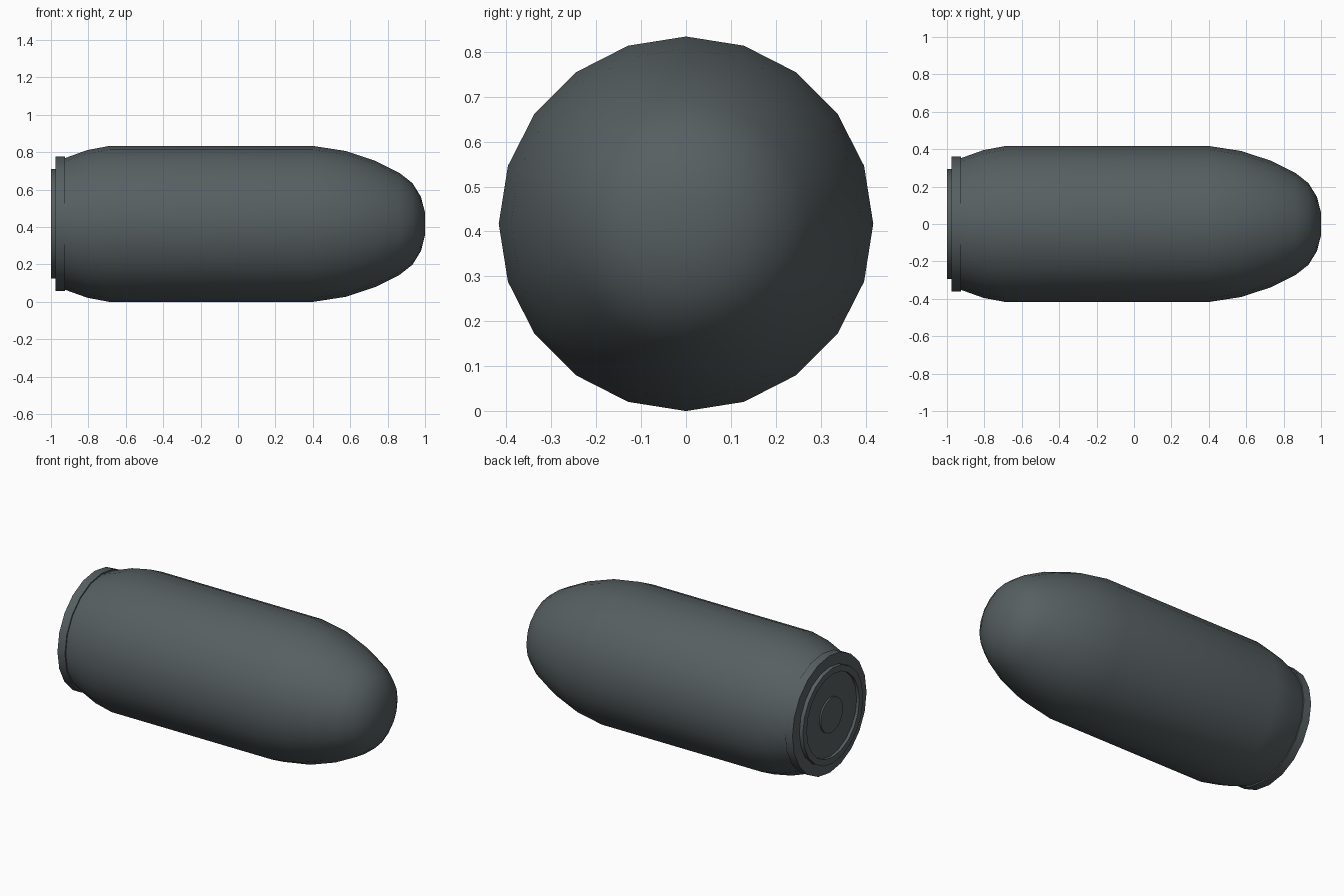
import bpy, bmesh, math

if "Cube" in bpy.data.objects:
    bpy.data.objects.remove(bpy.data.objects["Cube"])

SIDES = 20
AXIS_Z = 0.417

metal = bpy.data.materials.new("dark grey metal")
metal.diffuse_color = (0.095, 0.115, 0.121, 1)
metal.use_nodes = True
metal.node_tree.nodes["Principled BSDF"].inputs["Base Color"].default_value = metal.diffuse_color


def lathe(name, profile):
    """Revolve (x, radius) points around the lengthwise axis and cap both ends."""
    bm = bmesh.new()
    rings = []
    for x, r in profile:
        ring = []
        for i in range(SIDES):
            a = 2 * math.pi * i / SIDES
            ring.append(bm.verts.new((x, r * math.cos(a), AXIS_Z + r * math.sin(a))))
        rings.append(ring)
    for a, b in zip(rings, rings[1:]):
        for i in range(SIDES):
            j = (i + 1) % SIDES
            bm.faces.new((a[i], a[j], b[j], b[i]))
    bm.faces.new(rings[0])
    bm.faces.new(rings[-1])
    bmesh.ops.recalc_face_normals(bm, faces=bm.faces)
    mesh = bpy.data.meshes.new(name)
    bm.to_mesh(mesh)
    bm.free()
    mesh.materials.append(metal)
    obj = bpy.data.objects.new(name, mesh)
    bpy.context.collection.objects.link(obj)
    bpy.ops.object.select_all(action='DESELECT')
    obj.select_set(True)
    bpy.context.view_layer.objects.active = obj
    bpy.ops.object.shade_smooth_by_angle(angle=math.radians(35))
    return obj


# Rounded body with blunt nose
lathe("body", [(-0.925, 0.352), (-0.805, 0.395), (-0.687, 0.417), (0.40, 0.417),
               (0.575, 0.390), (0.735, 0.337), (0.863, 0.273), (0.933, 0.218),
               (0.978, 0.145), (1.0, 0.06)])

# Rear rim, raised ring, recessed floor and central button
lathe("rear_cap", [(-0.925, 0.36), (-0.976, 0.36), (-0.976, 0.293), (-1.0, 0.293),
                   (-1.0, 0.255), (-0.982, 0.255), (-0.982, 0.107),
                   (-0.992, 0.107)])
